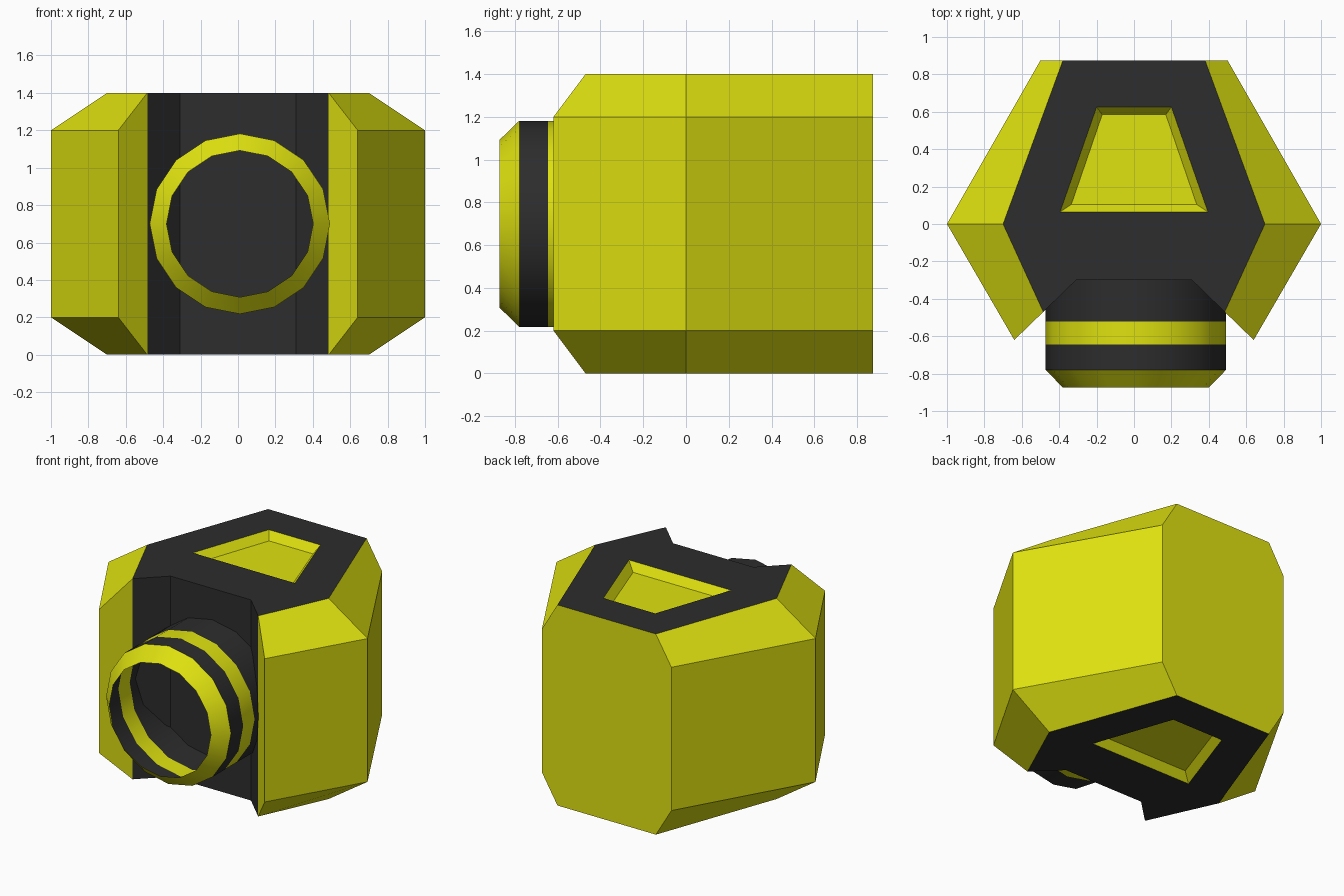
import bpy, bmesh, math

cube = bpy.data.objects.get("Cube")
if cube:
    bpy.data.objects.remove(cube, do_unlink=True)


def make_material(name, color):
    mat = bpy.data.materials.new(name)
    mat.use_nodes = True
    mat.diffuse_color = color
    mat.node_tree.nodes["Principled BSDF"].inputs["Base Color"].default_value = color
    return mat


MATERIALS = [make_material("yellow", (0.74, 0.76, 0.005, 1)),
             make_material("charcoal", (0.026, 0.026, 0.026, 1))]
YELLOW, DARK = 0, 1
MID_Z = 0.7


def make_object(name, bm):
    mesh = bpy.data.meshes.new(name)
    bm.to_mesh(mesh)
    bm.free()
    for mat in MATERIALS:
        mesh.materials.append(mat)
    obj = bpy.data.objects.new(name, mesh)
    bpy.context.collection.objects.link(obj)
    return obj


def at(points, z):
    return [(x, y, z) for x, y in points]


# Plan outlines of one half: widest outline, cap outline, recess opening and floor
BACK, WALL = 0.875, -0.3
outer = [(0.5, BACK), (1, 0), (0.64, -0.62)]
cap = [(0.38, BACK), (0.7, 0), (0.485, -0.47), (0.31, WALL)]
opening = [(0, 0.625), (0.2, 0.625), (0.395, 0.065), (0, 0.065)]
floor = [(0, 0.585), (0.17, 0.585), (0.335, 0.105), (0, 0.105)]
SHOULDER, TOP, DEPTH = 0.5, 0.7, 0.055

bm = bmesh.new()


def face(points, material):
    f = bm.faces.new([bm.verts.new(p) for p in points])
    f.material_index = material


def strip(low, high, z_low, z_high, material):
    for i in range(len(low) - 1):
        face(at(low[i:i + 2], z_low) + at(high[i:i + 2][::-1], z_high), material)


# Body quarter: side walls and sloped shoulders
strip(outer, outer, 0, SHOULDER, YELLOW)
strip(outer, cap[:3], SHOULDER, TOP, YELLOW)

# Back panel and front cheek
face([(0, BACK, 0), (*outer[0], 0), (*outer[0], SHOULDER), (*cap[0], TOP), (0, BACK, TOP)], YELLOW)
face([(*outer[2], 0), (*cap[2], 0), (*cap[2], TOP), (*outer[2], SHOULDER)], YELLOW)

# Dark front hollow
hollow = cap[2:] + [(0, WALL)]
strip(hollow, hollow, 0, TOP, DARK)

# Dark cap around the sunken panel
face(at([(0, BACK)] + cap + [(0, WALL)] + opening[::-1], TOP), DARK)
strip(opening, floor, TOP, TOP - DEPTH, YELLOW)
face(at(floor, TOP - DEPTH), YELLOW)

bmesh.ops.remove_doubles(bm, verts=bm.verts[:], dist=0.0001)
bmesh.ops.recalc_face_normals(bm, faces=bm.faces[:])
body = make_object("body", bm)
body.location.z = MID_Z
mirror = body.modifiers.new("mirror", "MIRROR")
mirror.use_axis = (True, False, True)
mirror.use_clip = True

# Open banded tube on the front: (y, radius) profile and one colour per band
profile = [(-0.3, 0.482), (-0.52, 0.482), (-0.645, 0.482), (-0.78, 0.482), (-0.873, 0.392)]
bands = [DARK, YELLOW, DARK, YELLOW]
SIDES = 16
bm = bmesh.new()
rings = []
for y, r in profile:
    angles = [2 * math.pi * i / SIDES for i in range(SIDES)]
    rings.append([bm.verts.new((r * math.cos(a), y, r * math.sin(a))) for a in angles])
for near, far, material in zip(rings, rings[1:], bands):
    for i in range(SIDES):
        j = (i + 1) % SIDES
        f = bm.faces.new((near[i], near[j], far[j], far[i]))
        f.material_index = material
bmesh.ops.recalc_face_normals(bm, faces=bm.faces[:])
tube = make_object("front_tube", bm)
tube.location = (0.01, 0, MID_Z)
bpy.ops.object.select_all(action="DESELECT")
tube.select_set(True)
bpy.context.view_layer.objects.active = tube
bpy.ops.object.shade_smooth_by_angle(angle=math.radians(30))
